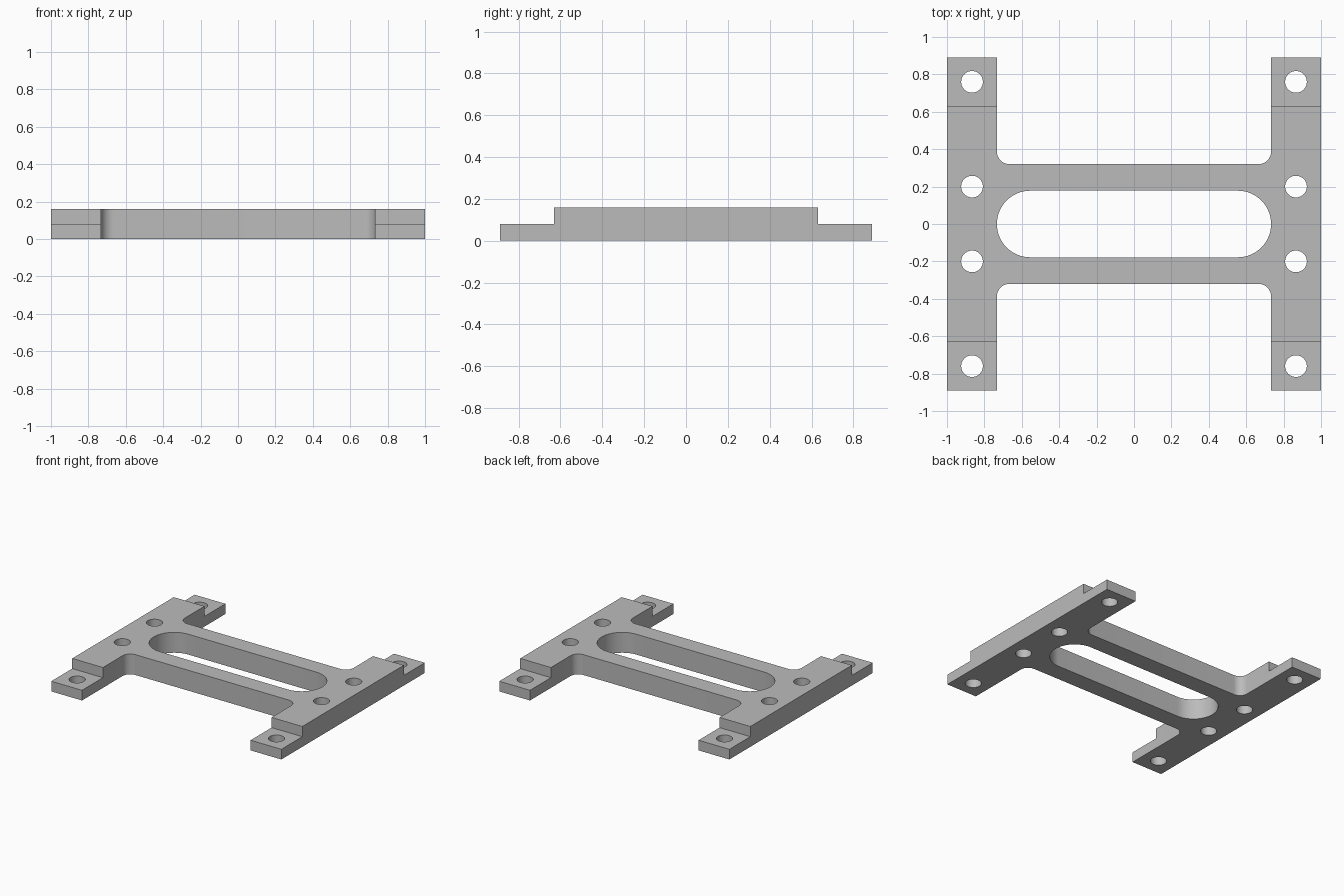
import bpy
import bmesh
from math import cos, sin, pi, radians

cube = bpy.data.objects.get("Cube")
if cube:
    bpy.data.objects.remove(cube, do_unlink=True)

HALF_X, HALF_Y = 1.0, 0.89       # outer size
RAIL_IN, BAR_Y = 0.733, 0.32     # inner rail edge, crossbar edge
FILLET, SLOT_R, HOLE_R = 0.067, 0.178, 0.058
HEIGHT, TAB_H, STEP_Y = 0.16, 0.08, 0.63

grey = bpy.data.materials.new("plain grey")
grey.use_nodes = True
colour = (0.5, 0.5, 0.5, 1)
grey.diffuse_color = colour
grey.node_tree.nodes["Principled BSDF"].inputs["Base Color"].default_value = colour


def arc(cx, cy, r, start, end, n):
    """Points along an arc, angles in degrees."""
    angles = [radians(start + (end - start) * i / n) for i in range(n + 1)]
    return [(cx + r * cos(a), cy + r * sin(a)) for a in angles]


def prism(name, outline, z0, z1):
    """Extrude a flat outline into a solid."""
    bm = bmesh.new()
    face = bm.faces.new([bm.verts.new((x, y, z0)) for x, y in outline])
    top = bmesh.ops.extrude_face_region(bm, geom=[face])["geom"]
    verts = [v for v in top if isinstance(v, bmesh.types.BMVert)]
    bmesh.ops.translate(bm, verts=verts, vec=(0, 0, z1 - z0))
    bmesh.ops.recalc_face_normals(bm, faces=bm.faces)
    mesh = bpy.data.meshes.new(name)
    bm.to_mesh(mesh)
    bm.free()
    obj = bpy.data.objects.new(name, mesh)
    bpy.context.collection.objects.link(obj)
    return obj


def cut(target, cutter):
    """Subtract a cutter and remove it."""
    cutter.hide_render = True
    mod = target.modifiers.new("cut", "BOOLEAN")
    mod.operation, mod.solver, mod.object = "DIFFERENCE", "EXACT", cutter
    bpy.context.view_layer.objects.active = target
    bpy.ops.object.modifier_apply(modifier=mod.name)
    bpy.data.objects.remove(cutter, do_unlink=True)


# H-shaped frame: one filleted quarter mirrored to all four
quarter = [(HALF_X, HALF_Y), (RAIL_IN, HALF_Y)]
quarter += arc(RAIL_IN - FILLET, BAR_Y + FILLET, FILLET, 0, -90, 12)
right_to_left = quarter + [(-x, y) for x, y in reversed(quarter)]
outline = right_to_left + [(-x, -y) for x, y in right_to_left]
frame = prism("bracket_frame", outline, 0, HEIGHT)

# Rounded slot through the crossbar
slot_x = RAIL_IN - SLOT_R
slot = arc(slot_x, 0, SLOT_R, -90, 90, 32) + arc(-slot_x, 0, SLOT_R, 90, 270, 32)
cut(frame, prism("slot_cutter", slot, -0.1, HEIGHT + 0.1))

# Lowered tabs at the rail ends
for side in (-1, 1):
    y0, y1 = side * STEP_Y, side * (HALF_Y + 0.1)
    step = [(-1.1, y0), (1.1, y0), (1.1, y1), (-1.1, y1)]
    cut(frame, prism("step_cutter", step, TAB_H, HEIGHT + 0.1))

# Bolt holes along both rails
for x in (-0.866, 0.866):
    for y in (-0.76, -0.2, 0.2, 0.76):
        circle = arc(x, y, HOLE_R, 0, 360, 40)[:-1]
        cut(frame, prism("hole_cutter", circle, -0.1, HEIGHT + 0.1))

frame.data.materials.clear()
frame.data.materials.append(grey)
for poly in frame.data.polygons:
    poly.material_index = 0

bpy.ops.object.select_all(action="DESELECT")
frame.select_set(True)
bpy.context.view_layer.objects.active = frame
bpy.ops.object.shade_smooth_by_angle(angle=radians(30))
